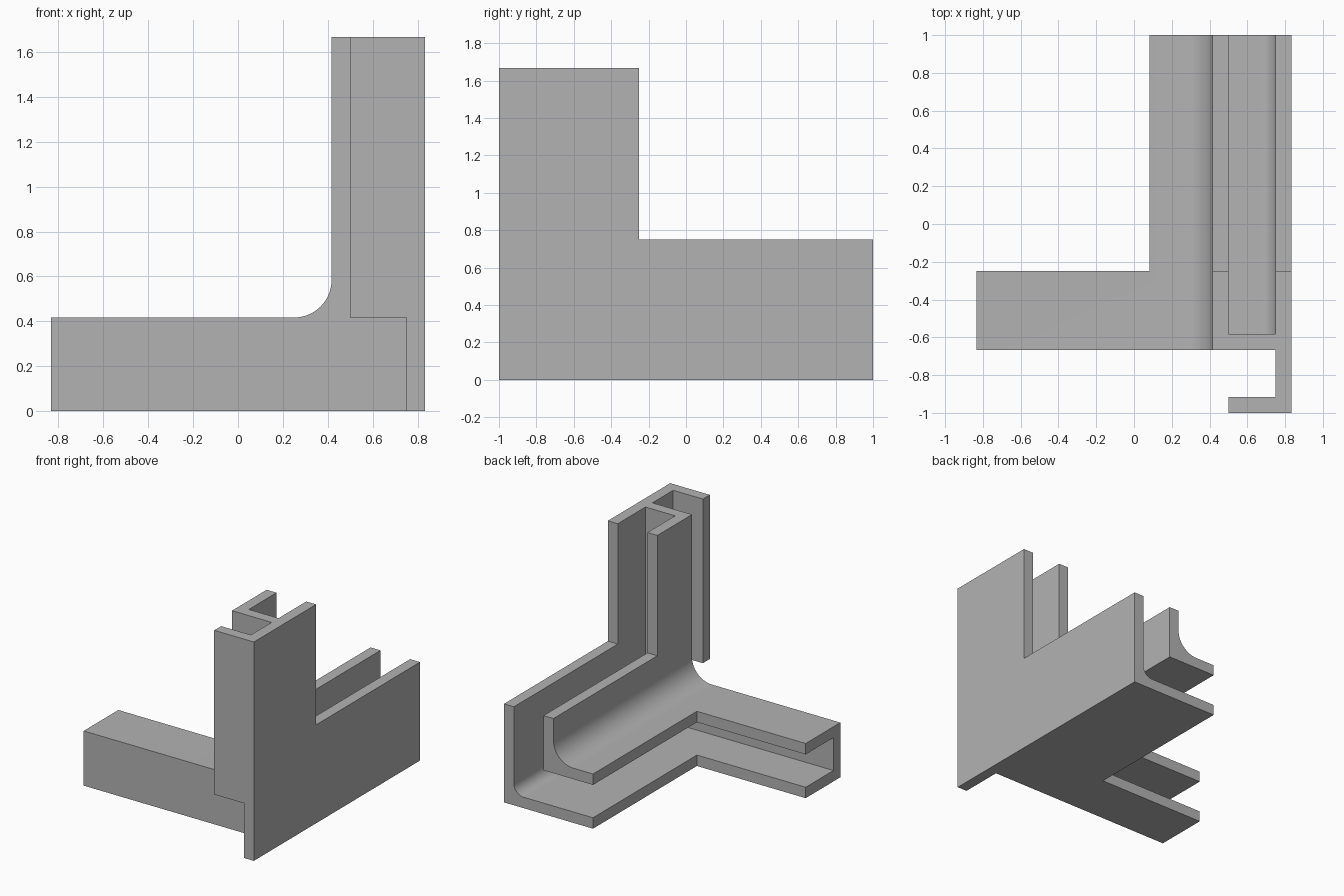
import bpy, bmesh, math
from mathutils import Vector

U = 1 / 12  # wall thickness, used as the modelling unit

cube = bpy.data.objects.get("Cube")
if cube:
    bpy.data.objects.remove(cube, do_unlink=True)

grey = bpy.data.materials.new("plain_grey")
grey.use_nodes = True
grey.diffuse_color = (0.45, 0.45, 0.45, 1)
grey.node_tree.nodes["Principled BSDF"].inputs["Base Color"].default_value = (0.45, 0.45, 0.45, 1)


def prism(name, axis, lo, hi, outline):
    """Extrude a 2D outline (the two other axes, in order) along an axis."""
    bm = bmesh.new()
    verts = []
    for a, b in outline:
        co = [a, b]
        co.insert(axis, lo)
        verts.append(bm.verts.new(Vector(co) * U))
    face = bm.faces.new(verts)
    ext = bmesh.ops.extrude_face_region(bm, geom=[face])
    step = Vector((0, 0, 0))
    step[axis] = (hi - lo) * U
    bmesh.ops.translate(bm, vec=step, verts=[g for g in ext["geom"] if isinstance(g, bmesh.types.BMVert)])
    bmesh.ops.recalc_face_normals(bm, faces=bm.faces)
    mesh = bpy.data.meshes.new(name)
    bm.to_mesh(mesh)
    bm.free()
    mesh.materials.append(grey)
    obj = bpy.data.objects.new(name, mesh)
    bpy.context.collection.objects.link(obj)
    return obj


def fillet(cx, cz, r, sx, n=14):
    """Concave corner fill at (cx, cz), opening towards sx in x and up in z."""
    arc = [(cx + sx * r * (1 - math.sin(t)), cz + r * (1 - math.cos(t)))
           for t in (math.pi / 2 * i / n for i in range(n + 1))]
    d = 0.4  # sink into the neighbouring walls
    return ([(cx + sx * r, cz - d)] + arc + [(cx - sx * d, cz + r), (cx - sx * d, cz - d)])


X, Y, Z, F = 10, 12, 20, -8  # half width, half depth, height, front of the web


def upright(front, bottom):  # stepped side outline in y, z
    return [(front, bottom), (Y, bottom), (Y, 9), (-3, 9), (-3, Z), (front, Z)]


def shelf(right):  # angled floor outline in x, y
    return [(-X, F), (right, F), (right, Y), (1, Y), (1, -3), (-X, -3)]


bracket = prism("corner_bracket", 0, 9, X, upright(-Y, 0))
parts = [
    prism("base_plate", 2, 0, 1, shelf(X)),
    prism("upper_shelf", 2, 4, 5, shelf(6)),
    prism("inner_wall", 0, 5, 6, upright(F, 4)),
    prism("front_web", 1, F, F + 1, [(-X, 0), (X, 0), (X, Z), (5, Z), (5, 5), (-X, 5)]),
    prism("inner_fillet", 1, F, Y, fillet(5, 5, 2, -1)),
    prism("outer_fillet", 1, F + 0.5, Y, fillet(9, 1, 1, -1)),
    prism("front_flange", 1, -Y, 1 - Y, [(6, 5), (X, 5), (X, Z), (6, Z)]),
]

# Fuse the walls into one solid
for part in parts:
    mod = bracket.modifiers.new(part.name, "BOOLEAN")
    mod.operation = "UNION"
    mod.solver = "EXACT"
    mod.object = part
bpy.context.view_layer.update()
solid = bpy.data.meshes.new_from_object(bracket.evaluated_get(bpy.context.evaluated_depsgraph_get()))
bracket.modifiers.clear()
bracket.data = solid
for part in parts:
    bpy.data.objects.remove(part, do_unlink=True)

# Merge coplanar faces and tidy
bm = bmesh.new()
bm.from_mesh(solid)
bmesh.ops.remove_doubles(bm, verts=bm.verts, dist=1e-5)
bmesh.ops.dissolve_limit(bm, angle_limit=math.radians(0.5), verts=bm.verts, edges=bm.edges)
bm.to_mesh(solid)
bm.free()

# Smooth fillets, sharp corners
bpy.ops.object.select_all(action="DESELECT")
bracket.select_set(True)
bpy.context.view_layer.objects.active = bracket
bpy.ops.object.shade_smooth_by_angle(angle=math.radians(30))
